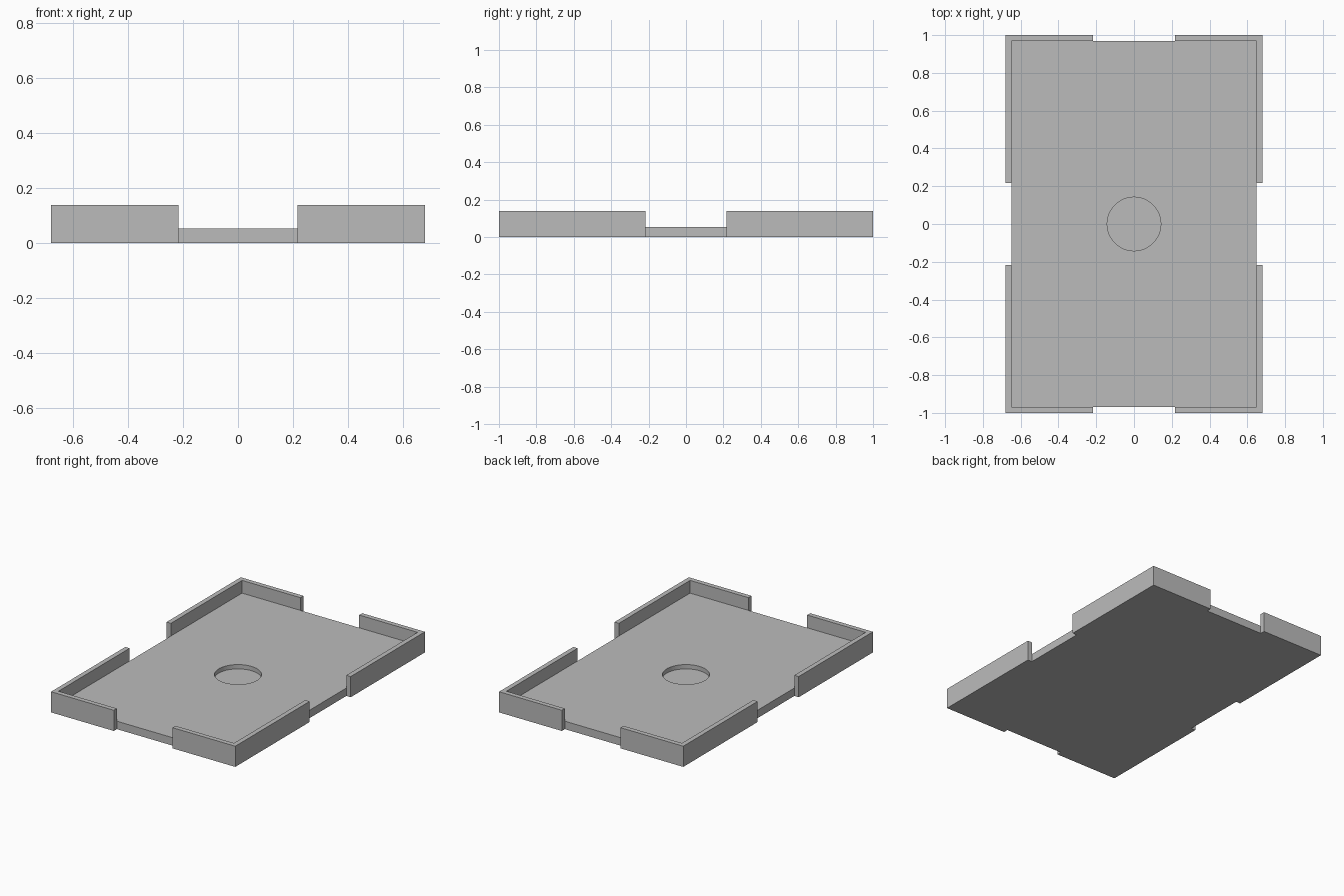
import bpy, bmesh, math

if "Cube" in bpy.data.objects:
    bpy.data.objects.remove(bpy.data.objects["Cube"])

HALF_X, HALF_Y = 0.68, 1.0      # outer half size
WALL = 0.032                    # wall thickness
GAP = 0.217                     # half width of the side openings
BASE_H, WALL_H = 0.053, 0.138
HOLE_R, HOLE_FLOOR = 0.142, 0.024

grey = bpy.data.materials.new("plain grey")
grey.use_nodes = True
colour = (0.5, 0.5, 0.5, 1)
grey.diffuse_color = colour
grey.node_tree.nodes["Principled BSDF"].inputs["Base Color"].default_value = colour


def prism(name, outline, z0, z1):
    """Extrude a flat outline from z0 up to z1."""
    bm = bmesh.new()
    face = bm.faces.new([bm.verts.new((x, y, z0)) for x, y in outline])
    top = bmesh.ops.extrude_face_region(bm, geom=[face])["geom"]
    for v in top:
        if isinstance(v, bmesh.types.BMVert):
            v.co.z = z1
    bmesh.ops.recalc_face_normals(bm, faces=bm.faces)
    mesh = bpy.data.meshes.new(name)
    bm.to_mesh(mesh)
    bm.free()
    mesh.materials.append(grey)
    obj = bpy.data.objects.new(name, mesh)
    bpy.context.collection.objects.link(obj)
    return obj


def combine(target, tool, operation):
    """Apply a boolean and discard the tool object."""
    mod = target.modifiers.new(operation.title(), "BOOLEAN")
    mod.operation, mod.object, mod.solver = operation, tool, "EXACT"
    bpy.context.view_layer.objects.active = target
    bpy.ops.object.modifier_apply(modifier=mod.name)
    bpy.data.objects.remove(tool)


# Base plate
px, py = HALF_X - WALL, HALF_Y - WALL
tray = prism("tray", [(-px, -py), (px, -py), (px, py), (-px, py)], 0, BASE_H)

# L-shaped corner walls, fused to the plate
corner = [(GAP, HALF_Y), (HALF_X, HALF_Y), (HALF_X, GAP),
          (px, GAP), (px, py), (GAP, py)]
for sx in (-1, 1):
    for sy in (-1, 1):
        wall = prism("corner_wall", [(x * sx, y * sy) for x, y in corner], 0, WALL_H)
        combine(tray, wall, "UNION")

# Round recess in the middle of the plate
steps = 64
circle = [(HOLE_R * math.cos(math.tau * i / steps), HOLE_R * math.sin(math.tau * i / steps))
          for i in range(steps)]
cutter = prism("recess_cutter", circle, HOLE_FLOOR, WALL_H)
cutter.hide_render = True
combine(tray, cutter, "DIFFERENCE")

# Merge flat regions, then smooth only the round recess wall
bm = bmesh.new()
bm.from_mesh(tray.data)
bmesh.ops.remove_doubles(bm, verts=bm.verts, dist=0.0001)
bmesh.ops.dissolve_limit(bm, angle_limit=0.01, verts=bm.verts, edges=bm.edges)
bm.to_mesh(tray.data)
bm.free()
bpy.ops.object.select_all(action="DESELECT")
tray.select_set(True)
bpy.context.view_layer.objects.active = tray
bpy.ops.object.shade_smooth_by_angle(angle=math.radians(30))
